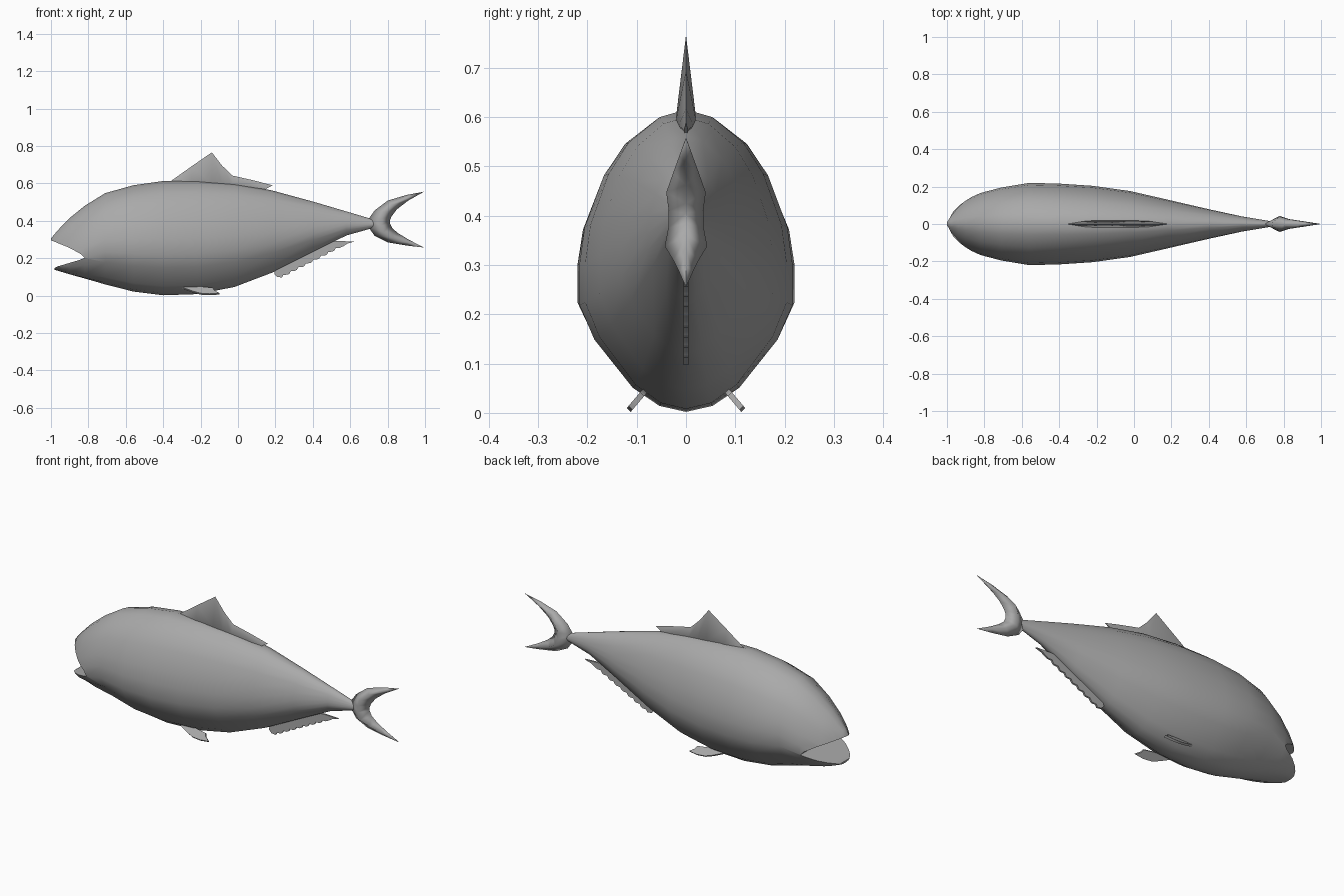
import bpy, bmesh, math

if "Cube" in bpy.data.objects:
    bpy.data.objects.remove(bpy.data.objects["Cube"])

grey = bpy.data.materials.new("fish_grey")
grey.diffuse_color = (.4, .4, .4, 1)
grey.use_nodes = True
grey.node_tree.nodes["Principled BSDF"].inputs["Base Color"].default_value = grey.diffuse_color


def make(name, verts, faces, angle=35):
    me = bpy.data.meshes.new(name)
    me.from_pydata(verts, [], faces)
    bm = bmesh.new()
    bm.from_mesh(me)
    bmesh.ops.remove_doubles(bm, verts=bm.verts, dist=1e-5)
    bmesh.ops.recalc_face_normals(bm, faces=bm.faces)
    bm.to_mesh(me)
    bm.free()
    me.materials.append(grey)
    ob = bpy.data.objects.new(name, me)
    bpy.context.collection.objects.link(ob)
    if angle:
        smooth(ob, angle)
    return ob


def activate(ob):
    bpy.ops.object.select_all(action='DESELECT')
    ob.select_set(True)
    bpy.context.view_layer.objects.active = ob


def smooth(ob, angle):
    activate(ob)
    bpy.ops.object.shade_smooth_by_angle(angle=math.radians(angle))


def plate(name, outline, place, angle=80):
    """Flat fin: outline (x, z) placed on two sides by place(x, z, side)."""
    n = len(outline)
    verts = [place(x, z, s) for s in (-1, 1) for x, z in outline]
    faces = [list(range(n)), list(range(n, 2 * n))]
    faces += [(i, (i + 1) % n, n + (i + 1) % n, n + i) for i in range(n)]
    return make(name, verts, faces, angle)


def lens(name, outer, ridge, inner, angle):
    """Fin with thin edges and a thicker ridge (x, z, half thickness)."""
    n = len(outer)
    verts = [(x, 0, z) for x, z in outer] + [(x, 0, z) for x, z in inner]
    verts += [(x, s * t, z) for s in (-1, 1) for x, z, t in ridge]
    faces = []
    for i in range(n - 1):
        for r in (2 * n, 3 * n):
            for e in (0, n):
                faces.append((e + i, e + i + 1, r + i + 1, r + i))
    for i in (0, n - 1):
        faces.append((i, 2 * n + i, n + i, 3 * n + i))
    return make(name, verts, faces, angle)


# Body: stations of (x, top, bottom, half width), fuller below at the jaw
stations = [(-1, .305, .15, .03), (-.98, .33, .138, .065), (-.94, .375, .126, .103),
            (-.9, .415, .114, .13), (-.82, .48, .092, .166), (-.71, .548, .06, .195),
            (-.56, .59, .022, .22), (-.4, .613, .002, .216), (-.22, .615, .008, .204),
            (-.02, .6, .046, .176), (.18, .563, .122, .13), (.4, .503, .233, .079),
            (.58, .45, .322, .04), (.73, .405, .364, .015)]
half = [(0, 1), (.26, .975), (.57, .89), (.77, .785), (.95, .615), (1, .49),
        (1, .355), (.86, .24), (.5, .08), (.25, .02), (0, 0)]
ring = half + [(-y, z) for y, z in half[-2:0:-1]]
n = len(ring)
verts = []
for x, t, b, w in stations:
    p = 1 + .7 * max(0, (-.75 - x) / .25)
    verts += [(x, y * w, b + z ** p * (t - b)) for y, z in ring]
faces = [(r * n + i, r * n + (i + 1) % n, r * n + n + (i + 1) % n, r * n + n + i)
         for r in range(len(stations) - 1) for i in range(n)]
faces += [list(range(n)), list(range(len(verts) - n, len(verts)))]
body = make("body", verts, faces, 0)

# Open mouth cut out with a wedge
mouth = plate("mouth_cutter",
              [(-1.1, .35), (-1, .296), (-.9, .255), (-.84, .222), (-.82, .202),
               (-.85, .19), (-.965, .156), (-.98, .148), (-.985, .1), (-1.1, .1)],
              lambda x, z, s: (x, .4 * s, z), 0)
mod = body.modifiers.new("mouth", 'BOOLEAN')
mod.operation = 'DIFFERENCE'
mod.solver = 'EXACT'
mod.object = mouth
activate(body)
bpy.ops.object.modifier_apply(modifier="mouth")
bpy.data.objects.remove(mouth)
smooth(body, 45)

# Dorsal fin
lens("dorsal_fin",
     [(-.36, .612), (-.25, .69), (-.14, .766), (-.085, .695), (-.03, .642), (.08, .617), (.185, .59)],
     [(-.34, .606, .012), (-.25, .606, .018), (-.14, .602, .02), (-.085, .6, .02),
      (-.03, .595, .02), (.08, .583, .015), (.155, .574, .004)],
     [(-.34, .58), (-.25, .58), (-.14, .58), (-.085, .575), (-.03, .57), (.08, .56), (.135, .555)], 60)

# Crescent tail fin
lens("tail_fin",
     [(.995, .556), (.9, .538), (.8, .508), (.73, .455), (.695, .405),
      (.695, .37), (.73, .32), (.8, .285), (.9, .268), (.995, .257)],
     [(.995, .556, .001), (.905, .52, .014), (.825, .487, .026), (.78, .447, .04), (.765, .41, .035),
      (.765, .375, .036), (.78, .338, .043), (.83, .31, .026), (.91, .286, .014), (.995, .257, .001)],
     [(.995, .556), (.91, .508), (.85, .462), (.822, .425), (.813, .405),
      (.813, .385), (.825, .36), (.857, .333), (.915, .298), (.995, .257)], 180)

# Anal fin with a scalloped lower edge
teeth = []
for i in range(8):
    x, z = .235 + .04 * i, .097 + .0205 * i
    teeth += [(x, z), (x + .008, z + .014), (x + .03, z + .015)]
plate("anal_fin",
      [(.2, .16), (.195, .115), (.21, .1)] + teeth
      + [(.565, .265), (.585, .278), (.622, .289), (.54, .292), (.5, .29), (.4, .255)],
      lambda x, z, s: (x, .005 * s, z))

# Pelvic fins, splayed outwards
for side, name in ((1, "pelvic_fin_left"), (-1, "pelvic_fin_right")):
    plate(name,
          [(-.3, .042), (-.24, .02), (-.2, .009), (-.15, .006), (-.1, .01),
           (-.128, .026), (-.135, .038), (-.2, .045)],
          lambda x, z, s: (x, side * (.116 - .85 * (z - .006) + .004 * s), z + .004 * s))
